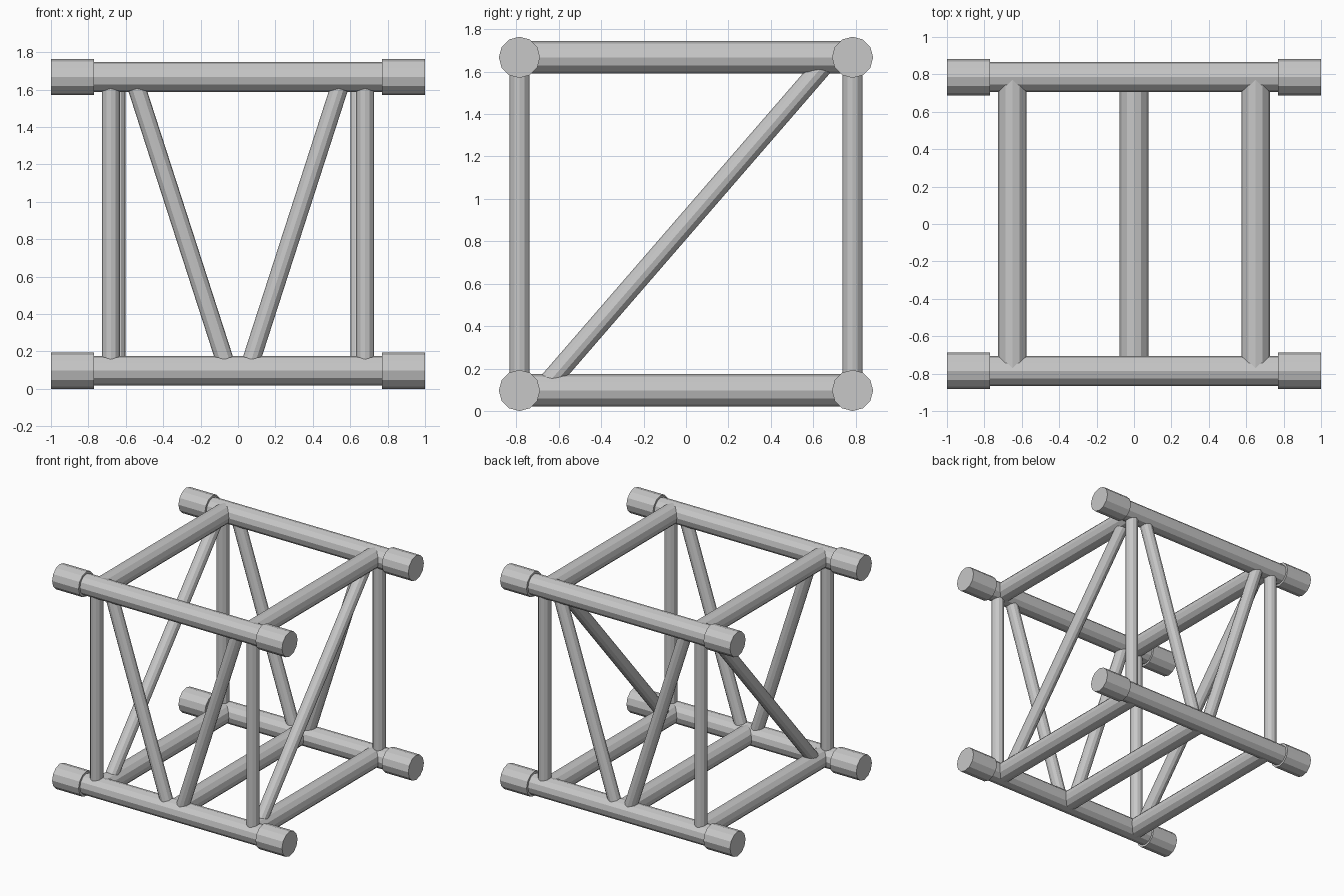
import bpy
from mathutils import Vector

cube = bpy.data.objects.get("Cube")
if cube:
    bpy.data.objects.remove(cube, do_unlink=True)

SIDES = 12
CHORD_Y = 0.785
LOW, HIGH = 0.097, 1.667
CHORD_R, CAP_R, BAR_R, BRACE_R = 0.08, 0.097, 0.0765, 0.048

metal = bpy.data.materials.new("brushed_aluminium")
metal.use_nodes = True
grey = (0.57, 0.57, 0.57, 1)
metal.diffuse_color = grey
metal.node_tree.nodes["Principled BSDF"].inputs["Base Color"].default_value = grey


def tube(name, start, end, radius):
    """Closed faceted tube between two points."""
    a, b = Vector(start), Vector(end)
    axis = b - a
    bpy.ops.mesh.primitive_cylinder_add(
        vertices=SIDES, radius=radius, depth=axis.length, location=(a + b) / 2,
        rotation=axis.to_track_quat("Z", "Y").to_euler())
    obj = bpy.context.object
    obj.name = name
    obj.data.materials.append(metal)
    return obj


# Main chords with their end sleeves
for level, z in (("lower", LOW), ("upper", HIGH)):
    for face, y in (("front", -CHORD_Y), ("back", CHORD_Y)):
        tube(f"{level}_{face}_chord", (-0.9, y, z), (0.9, y, z), CHORD_R)
        for side, s in (("left", 1), ("right", -1)):
            tube(f"{level}_{face}_{side}_sleeve", (s * 0.77, y, z), (s, y, z), CAP_R)

# Cross bars joining front and back
for side, s in (("left", 1), ("right", -1)):
    x = s * 0.65
    for level, z in (("lower", LOW), ("upper", HIGH)):
        tube(f"{level}_{side}_cross_bar", (x, -CHORD_Y, z), (x, CHORD_Y, z), BAR_R)
    # Diagonal brace across the end frame
    tube(f"{side}_end_brace", (x, -0.68, LOW), (x, 0.68, HIGH), BRACE_R)
    # Posts and V braces on the long faces
    for face, y in (("front", -CHORD_Y), ("back", CHORD_Y)):
        tube(f"{face}_{side}_post", (s * 0.68, y, LOW), (s * 0.68, y, HIGH), BRACE_R)
        tube(f"{face}_{side}_brace", (s * 0.053, y, LOW), (s * 0.56, y, HIGH), BRACE_R)

tube("lower_middle_cross_bar", (0, -CHORD_Y, LOW), (0, CHORD_Y, LOW), BAR_R)
